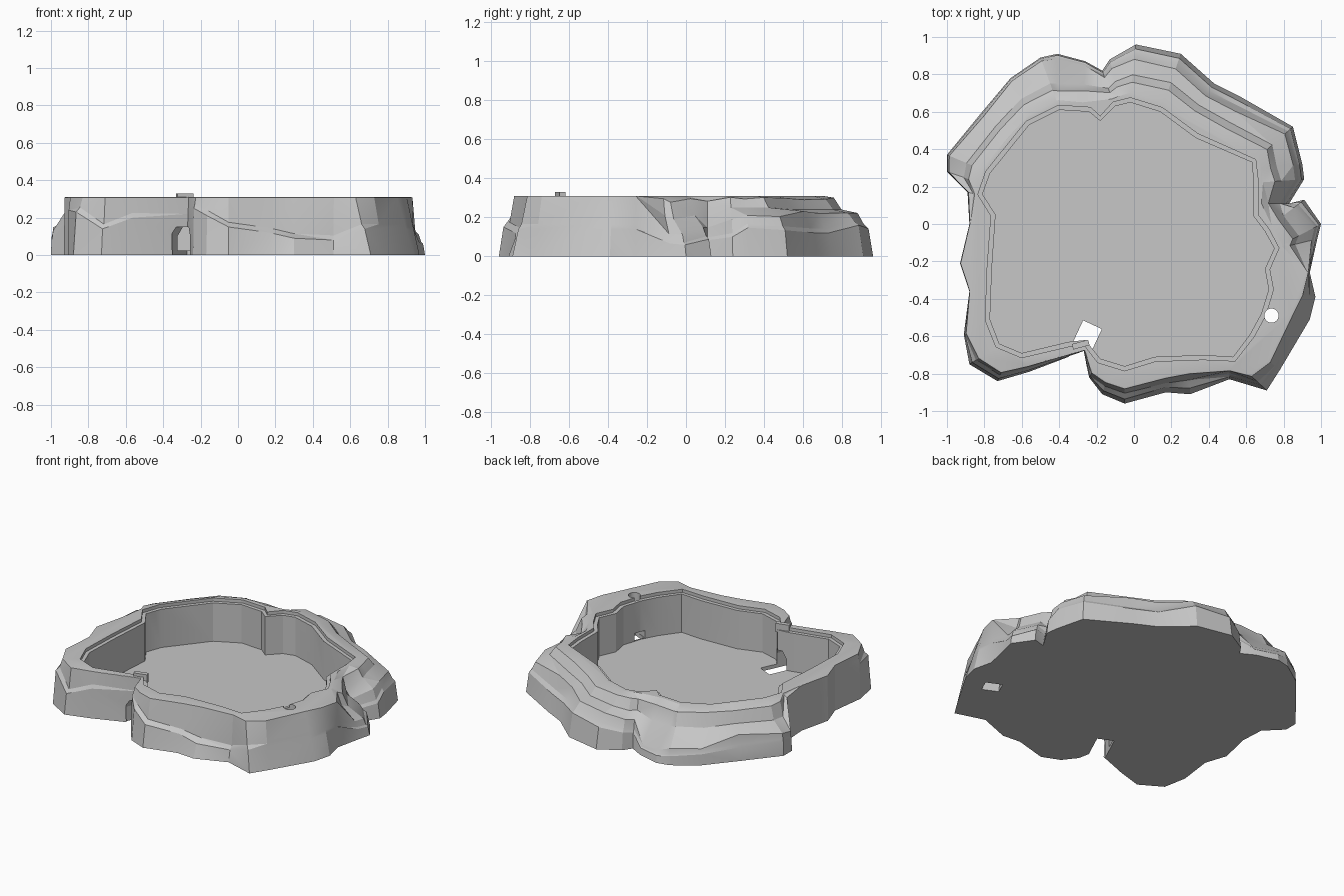
import bpy
import bmesh
import math
import random
from mathutils import Vector, Matrix

random.seed(4)
if "Cube" in bpy.data.objects:
    bpy.data.objects.remove(bpy.data.objects["Cube"], do_unlink=True)

RIM_HEIGHT = .31
FLOOR_HEIGHT = .025

# Ground outline of the rock, anticlockwise from the left side
GROUND = [(1, 0), (.91, .13), (.83, .11), (.91, .24), (.9, .32), (.85, .52),
          (.57, .68), (.43, .75), (.25, .91), (.01, .96), (-.13, .88), (-.17, .82),
          (-.26, .87), (-.41, .91), (-.5, .89), (-.66, .78), (-.82, .59),
          (-1, .37), (-1, .28), (-.89, .17), (-.88, 0), (-.93, -.21),
          (-.88, -.36), (-.91, -.59), (-.88, -.75), (-.73, -.84), (-.56, -.79),
          (-.27, -.68), (-.24, -.82), (-.17, -.91), (-.05, -.96), (.17, -.9),
          (.3, -.91), (.51, -.83), (.71, -.89), (.78, -.78), (.94, -.51),
          (.97, -.39), (.94, -.26), (.98, -.08)]

# Outline of the basin wall
BASIN = [(.64, .04), (.7, -.04), (.75, -.13), (.7, -.24), (.72, -.35), (.68, -.48),
         (.62, -.59), (.53, -.71), (.37, -.7), (.11, -.71), (-.05, -.76),
         (-.18, -.72), (-.26, -.62), (-.35, -.63), (-.6, -.69), (-.72, -.64),
         (-.77, -.51), (-.76, -.24), (-.74, .05), (-.81, .16), (-.77, .27),
         (-.56, .53), (-.4, .61), (-.24, .6), (-.18, .55), (-.1, .63),
         (-.02, .65), (.14, .6), (.33, .46), (.63, .33), (.64, .22)]

# Broken rock: number of points, inset and height of the crest, height of the terrace
LEFT_AND_BACK = [(1, .15, .12, .19), (1, .28, .16, .21), (1, .3, .14, .2),
                 (2, .2, .2, .25), (1, .22, .21, .25), (2, .3, .22, .24),
                 (2, .28, .21, .24), (2, .22, .19, .22), (2, .1, .08, .19),
                 (2, .07, .11, .2), (1, .1, .16, .21), (2, .06, .14, .2),
                 (1, .1, .28, .3)]
# Full-height rim: number of points, inset of the crest, height and depth of the ledge
RIGHT_AND_FRONT = [(3, .02, .2, .1), (1, .1, .24, .3), (1, .35, .23, .4),
                   (1, .3, .14, .4), (1, .35, .2, .4), (1, .3, .22, .4),
                   (1, .3, .25, .4), (1, .42, .21, .4), (1, .45, .15, .4),
                   (1, .45, .12, .3), (1, .6, .09, .4), (1, .46, .08, .4),
                   (1, .48, .14, .2), (1, .3, .14, .08), (1, .4, .14, .08),
                   (1, .3, .14, .08), (1, .04, .14, .08)]

stone = bpy.data.materials.new("grey stone")
stone.use_nodes = True
stone.diffuse_color = (.57, .57, .57, 1)
stone.node_tree.nodes["Principled BSDF"].inputs["Base Color"].default_value = (.57, .57, .57, 1)


def nearest_on_outline(point, outline):
    """Closest point to a given point on a closed outline."""
    best = None
    for i, corner in enumerate(outline):
        a, b = Vector(outline[i - 1]), Vector(corner)
        along = (point - a).dot(b - a) / (b - a).length_squared
        spot = a.lerp(b, min(1, max(0, along)))
        if best is None or (spot - point).length < (best - point).length:
            best = spot
    return best


def widen(outline, distance):
    """Move every side of a clockwise outline outwards."""
    result = []
    for i, corner in enumerate(outline):
        here = Vector(corner)
        before = (here - Vector(outline[i - 1])).normalized()
        after = (Vector(outline[(i + 1) % len(outline)]) - here).normalized()
        side = (before + after).normalized()
        result.append(here + Vector((-side.y, side.x)) * distance)
    return result


def loft(name, rings):
    """Closed solid through rings that have equal numbers of points."""
    bm = bmesh.new()
    loops = [[bm.verts.new(p) for p in ring] for ring in rings]
    count = len(loops[0])
    for low, high in zip(loops, loops[1:]):
        for i in range(count):
            j = (i + 1) % count
            bm.faces.new((low[i], low[j], high[j], high[i]))
    bm.faces.new(loops[0][::-1])
    bm.faces.new(loops[-1])
    bmesh.ops.triangulate(bm, faces=[f for f in bm.faces if len(f.verts) == 4])
    bmesh.ops.recalc_face_normals(bm, faces=bm.faces)
    return finish(name, bm)


def finish(name, bm):
    mesh = bpy.data.meshes.new(name)
    bm.to_mesh(mesh)
    bm.free()
    mesh.materials.append(stone)
    obj = bpy.data.objects.new(name, mesh)
    bpy.context.collection.objects.link(obj)
    return obj


def prism(name, outline, bottom, top):
    return loft(name, [[(p[0], p[1], z) for p in outline] for z in (bottom, top)])


def box(name, centre, size, turn=0):
    bm = bmesh.new()
    place = Matrix.Translation(centre) @ Matrix.Rotation(math.radians(turn), 4, "Z")
    bmesh.ops.create_cube(bm, size=1, matrix=place @ Matrix.Diagonal((*size, 1)))
    return finish(name, bm)


def carve(target, cutter):
    """Cut one solid out of another and discard the cutter."""
    cutter.hide_render = True
    cut = target.modifiers.new("cut", "BOOLEAN")
    cut.operation = "DIFFERENCE"
    cut.solver = "EXACT"
    cut.object = cutter
    graph = bpy.context.evaluated_depsgraph_get()
    mesh = bpy.data.meshes.new_from_object(target.evaluated_get(graph))
    target.modifiers.clear()
    target.data = mesh
    bpy.data.objects.remove(cutter, do_unlink=True)


def broken_side(inset, crest, terrace):
    """Shares of the way to the basin, and heights, up a low rocky side."""
    crest += random.uniform(-.015, .015)
    ledge = crest * random.uniform(.5, .75)
    edge = random.uniform(.48, .58)
    riser = terrace + (RIM_HEIGHT - terrace) * random.uniform(.7, .9)
    return [(0, 0), (inset * .3, ledge), (inset * .6, ledge + crest * .1),
            (inset, crest), (edge, terrace), (edge + .14, riser), (.9, RIM_HEIGHT)]


def tall_side(inset, ledge, depth):
    """Shares of the way to the basin, and heights, up a full-height side."""
    return [(0, 0), (inset * (.5 - depth / 2), ledge),
            (inset * (.5 + depth / 2), ledge + .025), (inset, RIM_HEIGHT - .0015),
            (inset + .02, RIM_HEIGHT - .001), (inset + .04, RIM_HEIGHT - .0005),
            (inset + .06, RIM_HEIGHT)]


# Rock mass with stepped, broken sides and a flat rim
lip = widen(BASIN, .025)
sides = [broken_side(*run) for count, *run in LEFT_AND_BACK for _ in range(count)]
sides += [tall_side(*run) for count, *run in RIGHT_AND_FRONT for _ in range(count)]
sides.append(broken_side(.15, .13, .21))
rings = [[] for _ in sides[0]]
for corner, side in zip(GROUND, sides):
    foot = Vector(corner)
    goal = nearest_on_outline(foot, lip)
    for ring, (share, z) in zip(rings, side):
        ring.append((*foot.lerp(goal, share), z))
rock = loft("rock_basin", rings)

# Basin with a stepped lip
carve(rock, prism("basin_cutter", BASIN, FLOOR_HEIGHT, .6))
carve(rock, prism("lip_cutter", lip, RIM_HEIGHT - .022, .6))

# Arched outlet through the front notch
arch = [(-.055, -.1), (.055, -.1), (.055, .1), (.03, .15), (-.03, .15), (-.055, .1)]
turn = Matrix.Rotation(math.radians(-25), 4, "Z")
ends = []
for y in (-.12, .09):
    ends.append([Vector((-.26, -.62, 0)) + turn @ Vector((x, y, z)) for x, z in arch])
carve(rock, loft("outlet_cutter", ends))

# Round drain in the rim with a square chamber below it
drain = [(.735 + .038 * math.cos(a), -.49 + .038 * math.sin(a))
         for a in (math.tau * i / 24 for i in range(24))]
carve(rock, prism("drain_cutter", drain, .05, .6))
carve(rock, box("chamber_cutter", (.74, -.49, 0), (.11, .09, .16), -25))
carve(rock, box("slot_cutter", (.68, -.47, .053), (.14, .08, .05), -25))

# Small spout block above the outlet
block = box("spout_block", (-.285, -.645, .3), (.09, .03, .06), 15)

for obj in (rock, block):
    bpy.ops.object.select_all(action="DESELECT")
    obj.select_set(True)
    bpy.context.view_layer.objects.active = obj
    bpy.ops.object.shade_smooth_by_angle(angle=math.radians(20))
